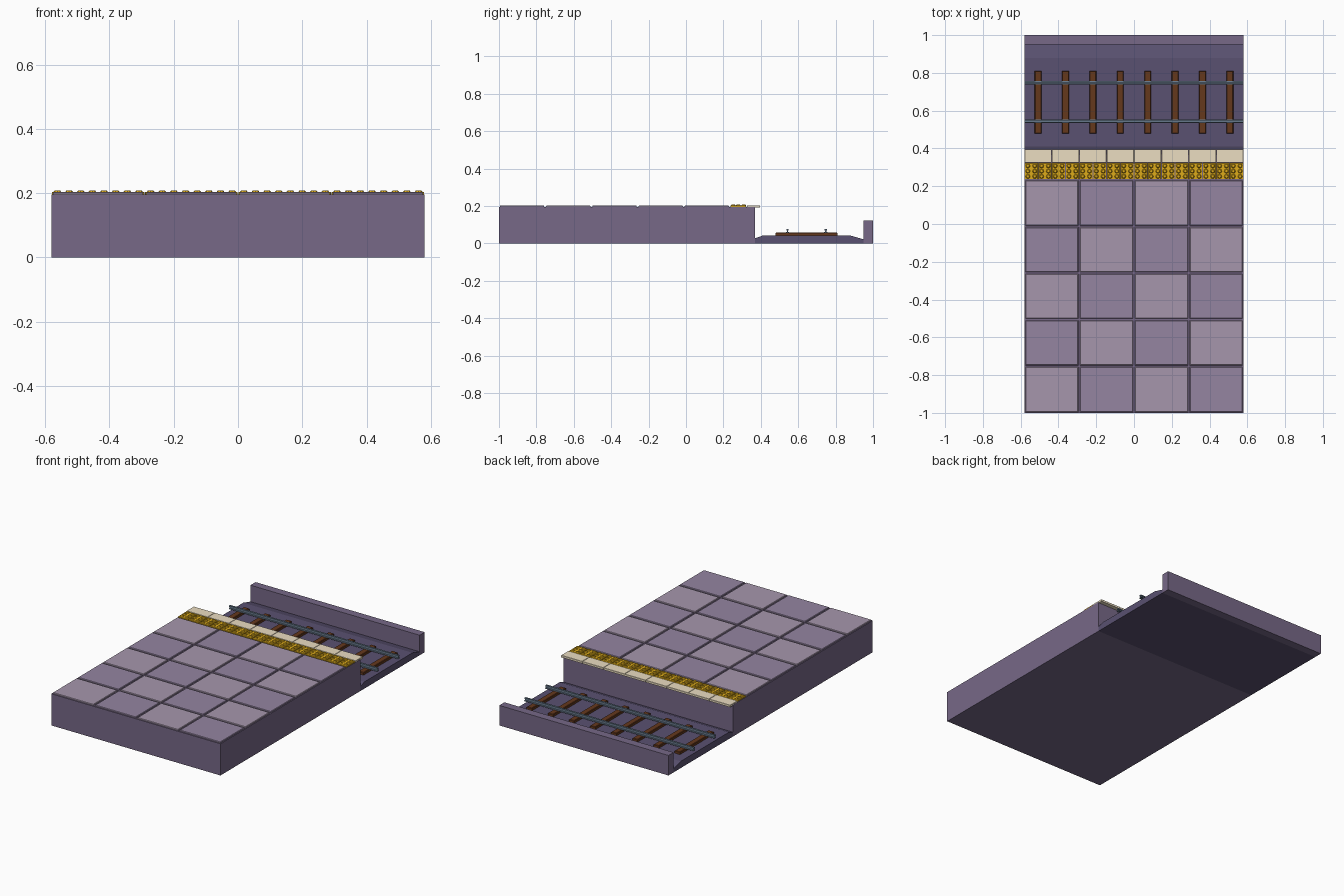
import bpy, bmesh
from mathutils import Matrix

if "Cube" in bpy.data.objects:
    bpy.data.objects.remove(bpy.data.objects["Cube"])

HALF = 0.58


def material(name, hex_rgb):
    m = bpy.data.materials.new(name)
    rgb = [((hex_rgb >> s) & 255) / 255 for s in (16, 8, 0)]
    m.diffuse_color = (*[c ** 2.2 for c in rgb], 1)
    m.use_nodes = True
    m.node_tree.nodes["Principled BSDF"].inputs["Base Color"].default_value = m.diffuse_color
    return m


stone = material("stone", 0x766886)
bed_mat = material("ballast", 0x5A5270)
light = material("tile_light", 0xA595AB)
dark = material("tile_dark", 0x9384A0)
cream = material("cream", 0xEADCC0)
yellow = material("yellow", 0xDDAA20)
wood = material("wood", 0x653B22)
steel = material("steel", 0x66788A)


def finish(bm, name, mat):
    bmesh.ops.recalc_face_normals(bm, faces=bm.faces)
    me = bpy.data.meshes.new(name)
    bm.to_mesh(me)
    bm.free()
    ob = bpy.data.objects.new(name, me)
    bpy.context.collection.objects.link(ob)
    me.materials.append(mat)
    return ob


def add_box(bm, x0, x1, y0, y1, z0, z1, chamfer=0):
    """Box whose top edges can be chamfered."""
    m = Matrix.Translation(((x0 + x1) / 2, (y0 + y1) / 2, (z0 + z1) / 2)) \
        @ Matrix.Diagonal((x1 - x0, y1 - y0, z1 - z0, 1))
    verts = bmesh.ops.create_cube(bm, size=1, matrix=m)["verts"]
    if chamfer:
        edges = {e for v in verts for e in v.link_edges
                 if all(w.co.z > z1 - 1e-5 for w in e.verts)}
        bmesh.ops.bevel(bm, geom=list(edges), offset=chamfer, segments=1, affect='EDGES')


def extrude_x(name, profiles, mat):
    """Extrude closed y-z profiles across the full width."""
    bm = bmesh.new()
    for pts in profiles:
        face = bm.faces.new([bm.verts.new((-HALF, y, z)) for y, z in pts])
        new = bmesh.ops.extrude_face_region(bm, geom=[face])["geom"]
        bmesh.ops.translate(bm, vec=(2 * HALF, 0, 0),
                            verts=[g for g in new if isinstance(g, bmesh.types.BMVert)])
    return finish(bm, name, mat)


# Platform block, track bed and back wall
extrude_x("platform_block", [[(-1, 0), (0.37, 0), (0.37, 0.196), (-1, 0.196)]], stone)
extrude_x("track_bed", [[(0.37, 0), (0.95, 0), (0.95, 0.022), (0.94, 0.025), (0.88, 0.042),
                         (0.41, 0.042), (0.37, 0.028)]], bed_mat)
extrude_x("back_wall", [[(0.95, 0), (1, 0), (1, 0.124), (0.95, 0.124)]], stone)

# Checkered floor tiles
COLS, ROWS, Y0, Y1 = 4, 5, -1.0, 0.235
px, py, gap = 2 * HALF / COLS, (Y1 - Y0) / ROWS, 0.005
for parity, name, mat in ((0, "light_floor_tiles", light), (1, "dark_floor_tiles", dark)):
    bm = bmesh.new()
    for i in range(COLS):
        for j in range(ROWS):
            if (i + j) % 2 == parity:
                x, y = -HALF + i * px, Y0 + j * py
                add_box(bm, x + gap, x + px - gap, y + gap, y + py - gap,
                        0.190, 0.203, 0.003)
    finish(bm, name, mat)

# Tactile warning plates with raised studs
bm = bmesh.new()
bs = bmesh.new()
p = 2 * HALF / 16
for i in range(16):
    x = -HALF + i * p
    add_box(bm, x + 0.002, x + p - 0.002, 0.238, 0.322, 0.190, 0.2035, 0.0015)
    for u in (0.25, 0.75):
        for k in range(3):
            bmesh.ops.create_cone(
                bs, cap_ends=True, segments=8, radius1=0.0125, radius2=0.008, depth=0.006,
                matrix=Matrix.Translation((x + u * p, 0.252 + k * 0.028, 0.206)))
finish(bm, "tactile_plates", yellow)
finish(bs, "tactile_studs", yellow)

# Overhanging platform edge slabs
bm = bmesh.new()
p = 2 * HALF / 8
for i in range(8):
    x = -HALF + i * p
    add_box(bm, x + 0.001, x + p - 0.001, 0.325, 0.395, 0.191, 0.204, 0.001)
finish(bm, "platform_edge", cream)

# Sleepers
bm = bmesh.new()
for i in range(8):
    x = -HALF + (i + 0.5) * p
    add_box(bm, x - 0.018, x + 0.018, 0.478, 0.81, 0.036, 0.058, 0.003)
finish(bm, "sleepers", wood)

# Rails with foot, web and head
half = [(0.009, 0.057), (0.009, 0.060), (0.003, 0.062), (0.003, 0.069),
        (0.006, 0.070), (0.006, 0.077)]
section = half + [(-y, z) for y, z in reversed(half)]
extrude_x("rails", [[(c + y, z) for y, z in section] for c in (0.543, 0.747)], steel)
